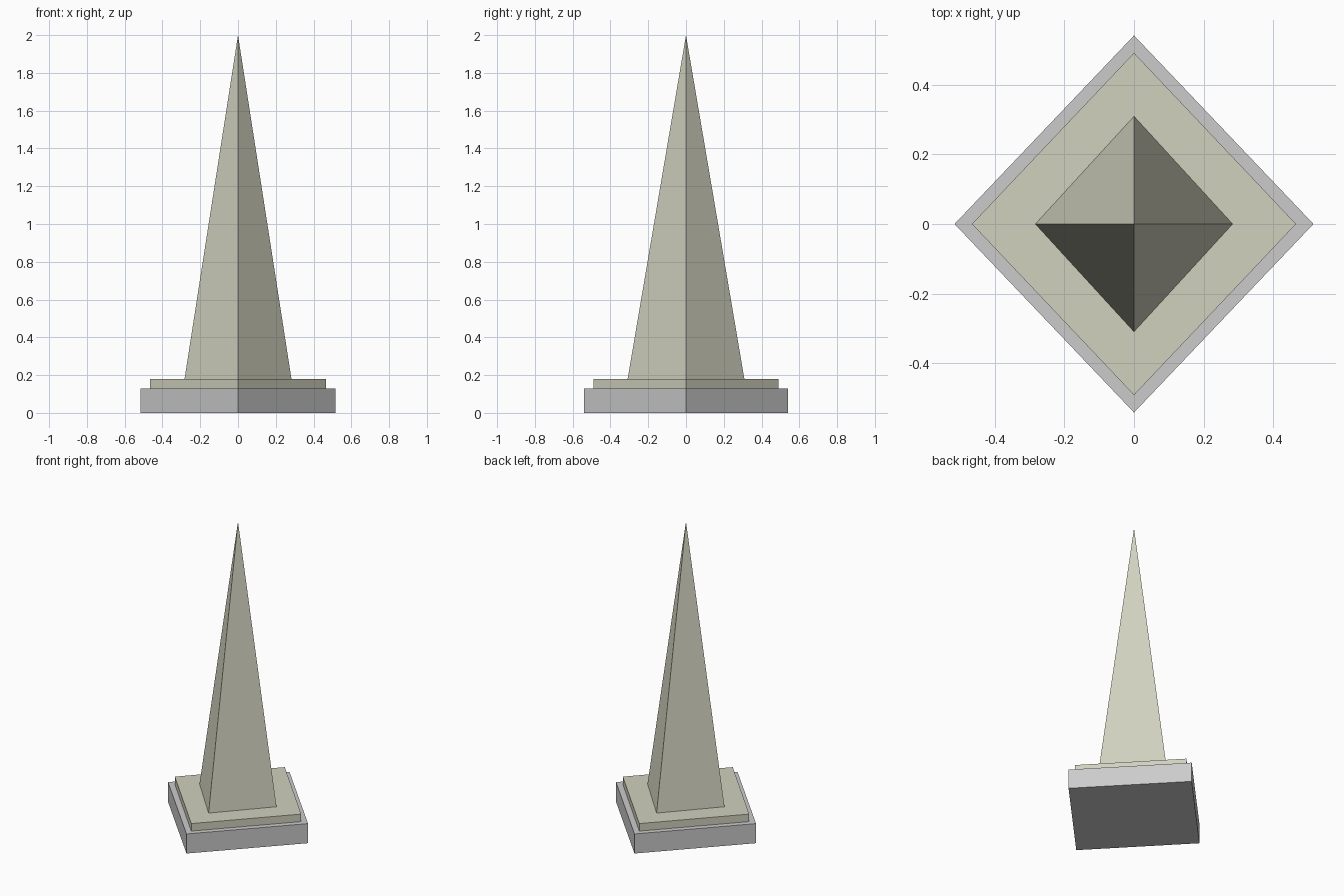
import bpy

if "Cube" in bpy.data.objects:
    bpy.data.objects.remove(bpy.data.objects["Cube"])

stone = bpy.data.materials.new("khaki_stone")
stone.diffuse_color = (0.64, 0.64, 0.52, 1.0)
stone.use_nodes = True
stone.node_tree.nodes["Principled BSDF"].inputs["Base Color"].default_value = stone.diffuse_color


def diamond(name, half_x, half_y, z0, z1, top=1.0, material=None):
    """Four-sided prism or pyramid with its corners on the x and y axes."""
    bpy.ops.mesh.primitive_cone_add(
        vertices=4, radius1=1.0, radius2=top, depth=z1 - z0,
        location=(0, 0, (z0 + z1) / 2))
    obj = bpy.context.object
    obj.name = name
    obj.scale = (half_x, half_y, 1)
    bpy.ops.object.transform_apply(location=False, rotation=False, scale=True)
    if material:
        obj.data.materials.append(material)
    return obj


# Grey foundation slab
diamond("base_slab", 0.515, 0.541, 0.0, 0.13)
# Thin stepped plinth
diamond("plinth", 0.465, 0.491, 0.13, 0.18, material=stone)
# Tall pointed spire
diamond("spire", 0.283, 0.309, 0.18, 2.0, top=0.0, material=stone)
